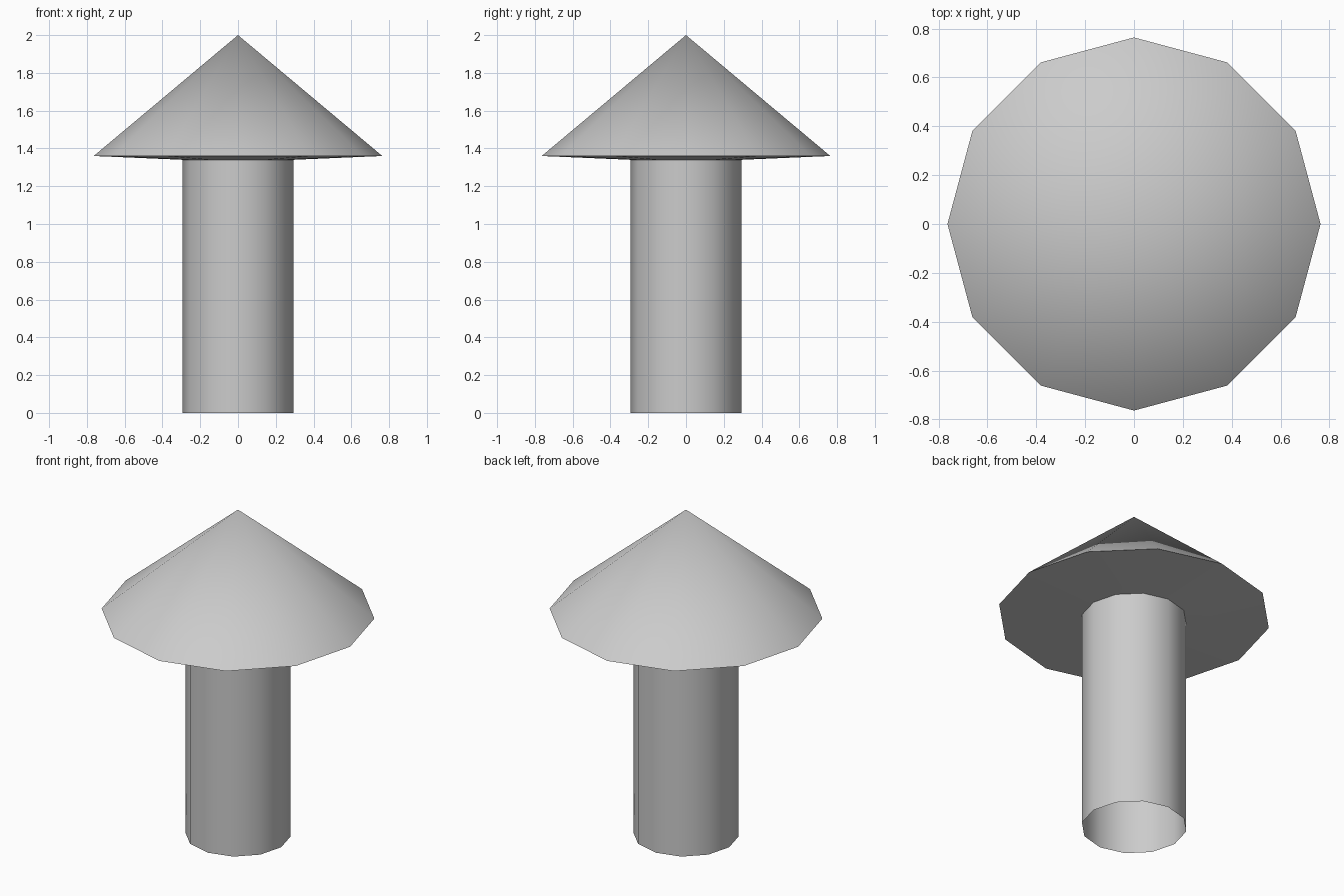
import bpy
import bmesh
import math

cube = bpy.data.objects.get("Cube")
if cube:
    bpy.data.objects.remove(cube, do_unlink=True)

SIDES = 12
STEM_RADIUS, STEM_TOP = 0.295, 1.34
CAP_RADIUS, CAP_RIM, CAP_TIP = 0.764, 1.36, 2.0

grey = bpy.data.materials.new("plain grey")
grey.use_nodes = True
colour = (0.6, 0.6, 0.6, 1)
grey.diffuse_color = colour
grey.node_tree.nodes["Principled BSDF"].inputs["Base Color"].default_value = colour


def lathe(name, profile, tip=None):
    """Turn a (radius, height) profile, listed bottom to top, around z."""
    bm = bmesh.new()
    rings = []
    for radius, height in profile:
        angles = [math.tau * i / SIDES for i in range(SIDES)]
        rings.append([bm.verts.new((radius * math.cos(a), radius * math.sin(a), height))
                      for a in angles])
    for low, high in zip(rings, rings[1:]):
        for i in range(SIDES):
            j = (i + 1) % SIDES
            bm.faces.new((low[i], low[j], high[j], high[i]))
    if tip is not None:
        point = bm.verts.new((0, 0, tip))
        for i in range(SIDES):
            bm.faces.new((rings[-1][i], rings[-1][(i + 1) % SIDES], point))
    mesh = bpy.data.meshes.new(name)
    bm.to_mesh(mesh)
    bm.free()
    mesh.materials.append(grey)
    obj = bpy.data.objects.new(name, mesh)
    bpy.context.collection.objects.link(obj)
    bpy.ops.object.select_all(action="DESELECT")
    obj.select_set(True)
    bpy.context.view_layer.objects.active = obj
    bpy.ops.object.shade_smooth_by_angle(angle=math.radians(40))
    return obj


# Hollow stem, open at the bottom
lathe("stem", [(STEM_RADIUS, 0), (STEM_RADIUS, STEM_TOP)])

# Conical cap with a shallow sloping underside that meets the stem
lathe("cap", [(STEM_RADIUS, STEM_TOP), (CAP_RADIUS, CAP_RIM)], tip=CAP_TIP)
